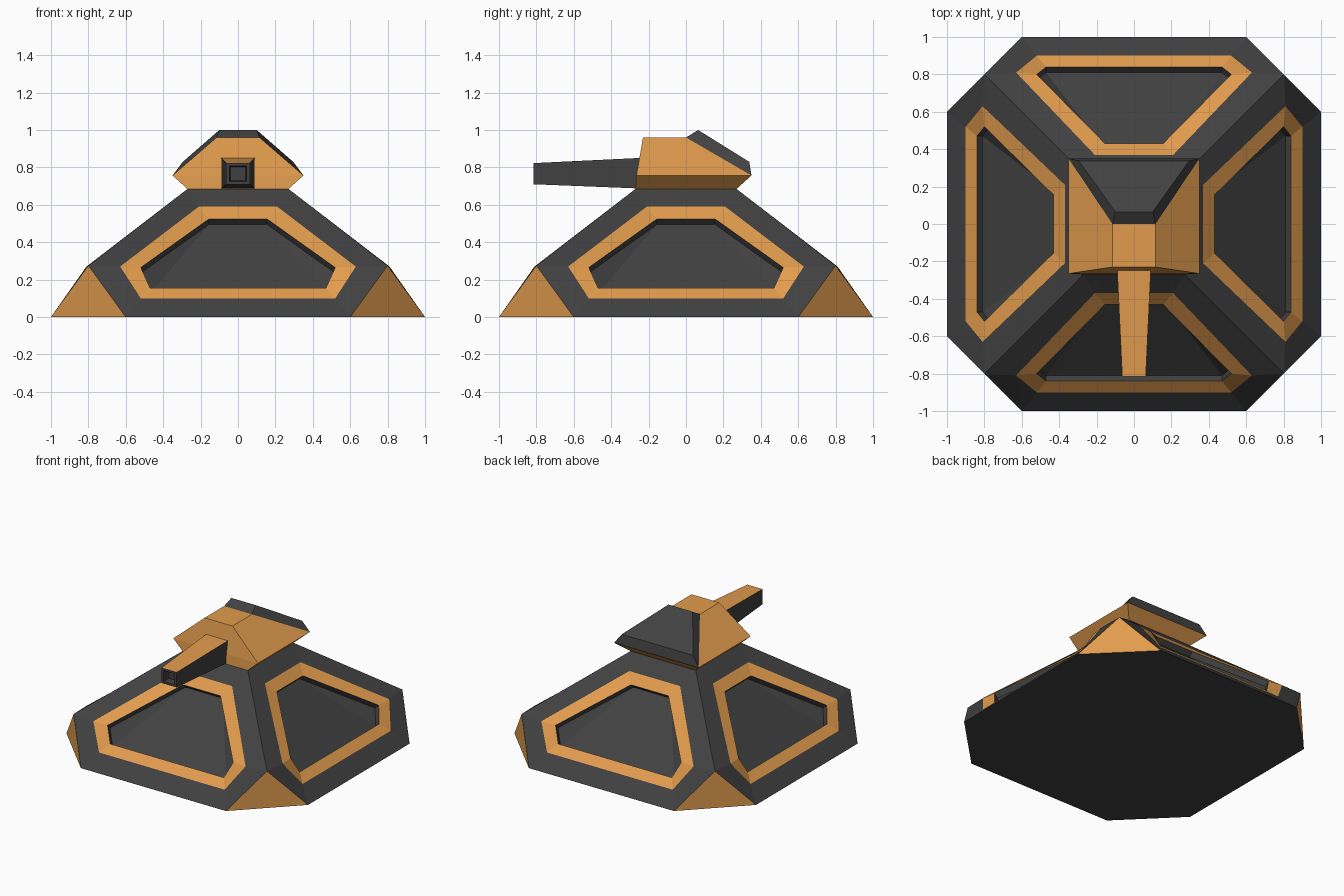
import bpy, bmesh
from mathutils import Vector, Matrix
from math import pi

if "Cube" in bpy.data.objects:
    bpy.data.objects.remove(bpy.data.objects["Cube"])


def material(name, rgb):
    m = bpy.data.materials.new(name)
    m.use_nodes = True
    m.diffuse_color = (*rgb, 1)
    bsdf = m.node_tree.nodes["Principled BSDF"]
    bsdf.inputs["Base Color"].default_value = (*rgb, 1)
    bsdf.inputs["Roughness"].default_value = 0.8
    return m


MATS = [material("charcoal", (0.053, 0.053, 0.053)),
        material("orange", (0.76, 0.33, 0.075))]
DARK, ORANGE = 0, 1


def add_face(bm, points, mat):
    f = bm.faces.new([bm.verts.new(p) for p in points])
    f.material_index = mat
    return f


def finish(bm, name):
    bmesh.ops.remove_doubles(bm, verts=bm.verts, dist=0.0005)
    bmesh.ops.recalc_face_normals(bm, faces=bm.faces)
    me = bpy.data.meshes.new(name)
    bm.to_mesh(me)
    bm.free()
    for m in MATS:
        me.materials.append(m)
    ob = bpy.data.objects.new(name, me)
    bpy.context.collection.objects.link(ob)
    return ob


def mirror_loop(half):
    """Closed loop from its right half, mirrored in x."""
    return [Vector(p) for p in half] + [Vector((-x, y, z)) for x, y, z in reversed(half)]


def bridge(bm, a, b, mat):
    n = len(a)
    for i in range(n):
        j = (i + 1) % n
        add_face(bm, [a[i], a[j], b[j], b[i]], mat)


def rect(hx, y0, y1, z):
    return [Vector(p) for p in ((-hx, y0, z), (hx, y0, z), (hx, y1, z), (-hx, y1, z))]


# Base: four sloping sides, each with an orange frame around a sunken panel
bm = bmesh.new()
outline = mirror_loop([(0.6, -1, 0), (0.8, -0.8, 0.275), (0.27, -0.27, 0.685)])
frame_outer = mirror_loop([(0.52, -0.9, 0.1), (0.63, -0.81, 0.27), (0.21, -0.37, 0.59)])
frame_inner = mirror_loop([(0.47, -0.84, 0.155), (0.52, -0.8, 0.265), (0.155, -0.43, 0.525)])
floor = [p + Vector((0, 0.03, -0.03)) for p in frame_inner]
for k in range(4):
    turn = Matrix.Rotation(k * pi / 2, 3, 'Z')
    o, fo, fi, fl = [[turn @ p for p in loop]
                     for loop in (outline, frame_outer, frame_inner, floor)]
    bridge(bm, o[:], fo, DARK)
    bridge(bm, fo, fi, ORANGE)
    bridge(bm, fi, fl, DARK)
    add_face(bm, [fl[0], fl[2], fl[3], fl[5]], DARK)
    add_face(bm, fl[0:3], DARK)
    add_face(bm, fl[3:6], DARK)
    # upright corner triangle
    add_face(bm, [turn @ Vector(p) for p in ((0.6, -1, 0), (1, -0.6, 0), (0.8, -0.8, 0.275))],
             ORANGE)
# underside and top
add_face(bm, [(x, y, 0) for x, y in ((-0.6, -1), (0.6, -1), (1, -0.6), (1, 0.6),
                                     (0.6, 1), (-0.6, 1), (-1, 0.6), (-1, -0.6))], DARK)
add_face(bm, rect(0.27, -0.27, 0.27, 0.685), DARK)
finish(bm, "base")

# Turret: faceted orange body
bm = bmesh.new()
low = rect(0.27, -0.27, 0.27, 0.685)
wide = rect(0.35, -0.265, 0.35, 0.757)
top = rect(0.115, -0.23, 0.0, 0.96)
bridge(bm, low, wide, ORANGE)
bridge(bm, wide, top, ORANGE)
add_face(bm, low, ORANGE)
add_face(bm, top, ORANGE)
finish(bm, "turret")

# Dark plate raised from the turret's rear slope
bm = bmesh.new()
under = [top[3], top[2], wide[2], wide[3]]
over = [Vector(p) for p in ((-0.1, 0.065, 1.0), (0.1, 0.065, 1.0),
                            (0.295, 0.338, 0.83), (-0.295, 0.338, 0.83))]
bridge(bm, under, over, DARK)
add_face(bm, under, DARK)
add_face(bm, over, DARK)
finish(bm, "rear_plate")


# Barrel: tapered square tube, orange on top, with a sunken muzzle
def section(hx, y, z0, z1):
    return [Vector(p) for p in ((-hx, y, z0), (hx, y, z0), (hx, y, z1), (-hx, y, z1))]


bm = bmesh.new()
root = section(0.09, -0.24, 0.687, 0.851)
tip = section(0.063, -0.815, 0.71, 0.823)
lip = section(0.046, -0.815, 0.726, 0.807)
bore = section(0.04, -0.76, 0.73, 0.803)
bridge(bm, root, tip, DARK)
bridge(bm, tip, lip, DARK)
bridge(bm, lip, bore, DARK)
add_face(bm, bore, DARK)
add_face(bm, root, DARK)
bm.normal_update()
for f in bm.faces:
    c = f.calc_center_median()
    if c.z > 0.83 and abs(f.normal.z) > 0.9:
        f.material_index = ORANGE
finish(bm, "barrel")
